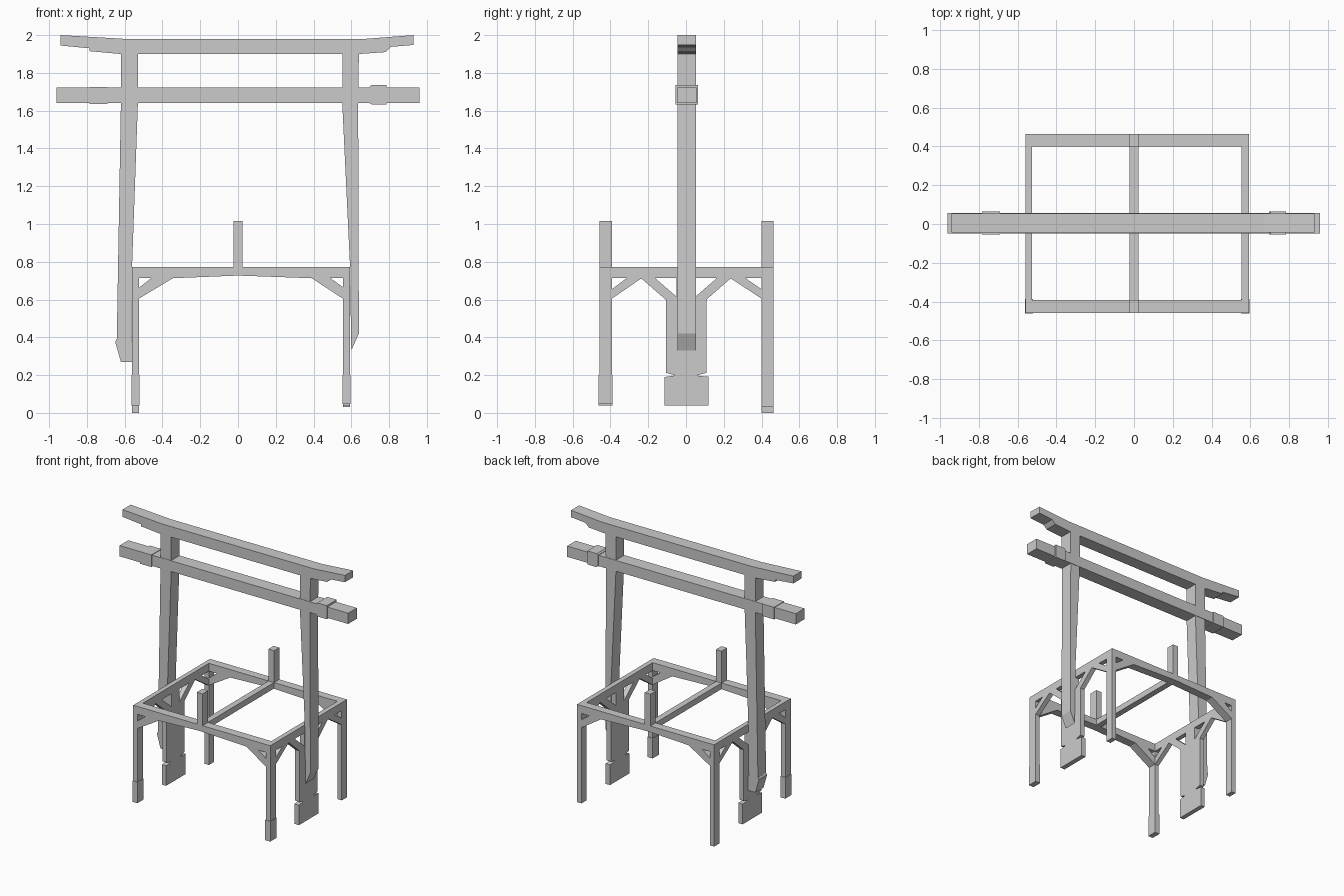
import bpy

if "Cube" in bpy.data.objects:
    bpy.data.objects.remove(bpy.data.objects["Cube"])


def prism(name, profile, axis, lo, hi):
    """Extrude a 2D profile: axis 'y' takes (x, z) points, axis 'x' takes (y, z) points."""
    def place(p, d):
        return (p[0], d, p[1]) if axis == 'y' else (d, p[0], p[1])
    n = len(profile)
    area = sum(profile[i][0] * profile[(i + 1) % n][1] - profile[(i + 1) % n][0] * profile[i][1]
               for i in range(n))
    if (area > 0) == (axis == 'x'):
        profile = profile[::-1]
    verts = [place(p, lo) for p in profile] + [place(p, hi) for p in profile]
    faces = [tuple(range(n)), tuple(range(2 * n - 1, n - 1, -1))]
    faces += [(i, n + i, n + (i + 1) % n, (i + 1) % n) for i in range(n)]
    mesh = bpy.data.meshes.new(name)
    mesh.from_pydata(verts, [], faces)
    mesh.update()
    ob = bpy.data.objects.new(name, mesh)
    bpy.context.collection.objects.link(ob)
    return ob


def box(name, x, y, z):
    return prism(name, [(x[0], z[0]), (x[1], z[0]), (x[1], z[1]), (x[0], z[1])], 'y', *y)


# Gate: upturned top beam
Y0, Y1 = -0.045, 0.053
prism("top_beam", [(-0.94, 1.945), (-0.785, 1.93), (-0.785, 1.915), (-0.62, 1.90), (0.64, 1.90),
                   (0.78, 1.91), (0.81, 1.938), (0.93, 1.948), (0.93, 2.0), (0.67, 1.98),
                   (-0.60, 1.98), (-0.94, 2.0)], 'y', Y0, Y1)

# Gate: tie beam with collars
box("tie_beam", (-0.962, 0.96), (Y0 - 0.003, Y1 + 0.003), (1.64, 1.722))
box("left_collar", (-0.785, -0.69), (-0.055, 0.064), (1.634, 1.726))
prism("right_collar", [(0.695, 1.64), (0.71, 1.632), (0.785, 1.632), (0.785, 1.735),
                       (0.705, 1.735), (0.695, 1.725)], 'y', -0.055, 0.064)

# Gate: leaning posts with cut feet
prism("left_post", [(-0.62, 1.90), (-0.62, 1.64), (-0.642, 0.375), (-0.565, 0.375),
                    (-0.56, 0.8), (-0.53, 1.64), (-0.53, 1.90)], 'y', Y0, Y1)
prism("left_post_foot", [(-0.65, 0.375), (-0.62, 0.27), (-0.56, 0.27), (-0.56, 0.375),
                         (-0.57, 0.39), (-0.642, 0.39)], 'y', Y0, Y1)
prism("right_post", [(0.552, 1.90), (0.552, 1.64), (0.592, 0.8), (0.60, 0.33),
                     (0.64, 0.42), (0.636, 1.64), (0.64, 1.90)], 'y', Y0, Y1)

# Table frame: the four edges share these extents
SIDES = {"left": (-0.56, -0.525), "right": (0.555, 0.592)}
ENDS = {"front": (-0.458, -0.392), "back": (0.40, 0.463)}
FLOOR = {"front_left": 0.04, "front_right": 0.047, "back_left": 0.0, "back_right": 0.03}
TOP, UNDER = 0.773, 0.713

for end, (y0, y1) in ENDS.items():
    # slightly arched rail, peg above it and corner braces
    prism(end + "_rail", [(-0.525, UNDER), (-0.345, UNDER), (0, 0.727), (0.39, UNDER),
                          (0.555, UNDER), (0.555, TOP), (-0.525, TOP)], 'y', y0, y1)
    box(end + "_peg", (-0.025, 0.023), (y0, y1), (0.727, 1.015))
    prism(end + "_left_brace", [(-0.525, 0.605), (-0.345, UNDER), (-0.46, UNDER),
                                (-0.525, 0.662)], 'y', y0, y1)
    prism(end + "_right_brace", [(0.555, 0.605), (0.39, UNDER), (0.49, UNDER),
                                 (0.555, 0.666)], 'y', y0, y1)
    # legs, with sleeves on the front pair
    for side, (x0, x1) in SIDES.items():
        key = end + "_" + side
        box(key + "_leg", (x0, x1), (y0, y1), (FLOOR[key], TOP))
        if end == "front":
            box(key + "_foot", (x0 - 0.003, x1 + 0.003), (y0 - 0.004, y1 + 0.004),
                (FLOOR[key], 0.20))

for side, (x0, x1) in SIDES.items():
    # side rail
    box(side + "_rail", (x0, x1), (-0.392, 0.40), (UNDER, TOP))
    # diagonal braces from legs and from the middle plank
    for tag, s, leg in (("front", -1, 0.392), ("back", 1, 0.40)):
        prism(f"{side}_{tag}_leg_brace", [(s * leg, 0.605), (s * 0.235, UNDER), (s * 0.315, UNDER),
                                          (s * leg, 0.655)], 'x', x0, x1)
        prism(f"{side}_{tag}_plank_brace", [(s * 0.108, 0.60), (s * 0.238, UNDER),
                                            (s * 0.163, UNDER), (s * 0.05, 0.615),
                                            (s * 0.05, 0.60)], 'x', x0, x1)
    # middle plank, notched above its wide foot
    prism(side + "_plank", [(-0.113, 0.038), (0.12, 0.038), (0.12, 0.192), (0.108, 0.192),
                            (0.055, 0.198), (0.108, 0.212), (0.108, 0.602), (0.05, 0.615),
                            (0.05, UNDER), (-0.05, UNDER), (-0.05, 0.615), (-0.106, 0.602),
                            (-0.106, 0.212), (-0.055, 0.198), (-0.113, 0.19)], 'x', x0, x1)

# Centre cross bar
box("centre_rail", (-0.024, 0.022), (-0.392, 0.40), (0.727, TOP))
